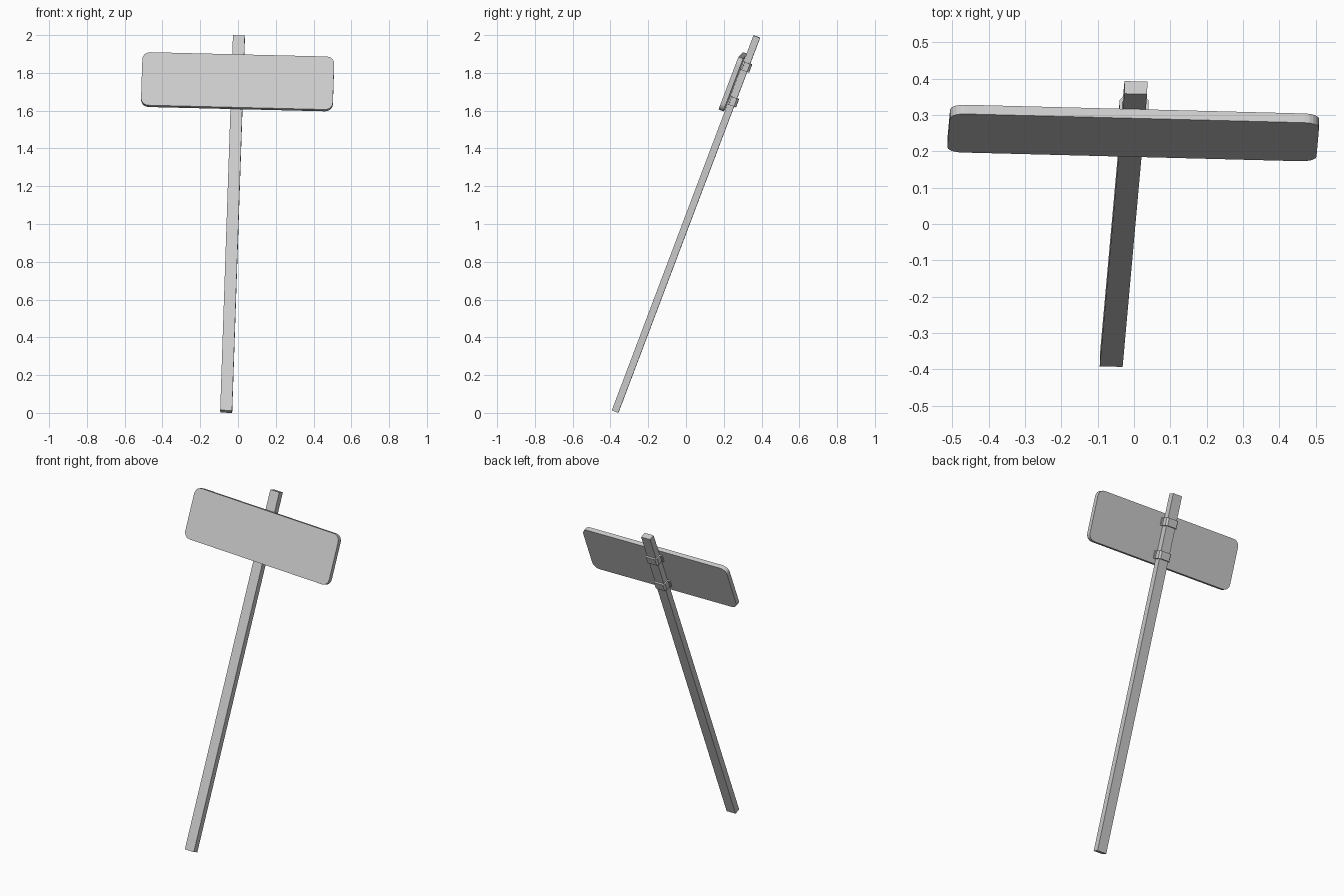
import bpy, bmesh
from mathutils import Matrix, Vector

if "Cube" in bpy.data.objects:
    bpy.data.objects.remove(bpy.data.objects["Cube"], do_unlink=True)

grey = bpy.data.materials.new("light_grey")
grey.use_nodes = True
colour = (0.6, 0.6, 0.6, 1)
grey.diffuse_color = colour
grey.node_tree.nodes["Principled BSDF"].inputs["Base Color"].default_value = colour

# Leaning frame: local z runs up the post, local y points to the back
up = Vector((0.0675, 0.75, 1.985)).normalized()
side = Vector((1, -0.026, -0.025))
side = (side - up * side.dot(up)).normalized()
back = up.cross(side)
frame = Matrix((side, back, up)).transposed().to_4x4()
frame.translation = (-0.0625, -0.375, 0.0073)

POST_W, POST_D, POST_L = 0.063, 0.037, 2.123
SIGN_W, SIGN_D, SIGN_H = 1.016, 0.027, 0.30
SIGN_Z = 1.855


def finish(name, bm, centre):
    bmesh.ops.recalc_face_normals(bm, faces=bm.faces)
    mesh = bpy.data.meshes.new(name)
    bm.to_mesh(mesh)
    bm.free()
    mesh.materials.append(grey)
    ob = bpy.data.objects.new(name, mesh)
    bpy.context.collection.objects.link(ob)
    ob.matrix_world = frame @ Matrix.Translation(centre)
    return ob


def box(name, size, centre, corner=0):
    bm = bmesh.new()
    bmesh.ops.create_cube(bm, size=1)
    bmesh.ops.scale(bm, vec=size, verts=bm.verts)
    if corner:
        # Round only the edges that run through the thickness
        edges = [e for e in bm.edges
                 if abs(e.verts[0].co.y - e.verts[1].co.y) > size[1] / 2]
        bmesh.ops.bevel(bm, geom=edges, offset=corner, segments=5,
                        profile=0.5, affect='EDGES')
    return finish(name, bm, centre)


def clamp(name, z, height=0.046):
    # Strap around the post with small flanges against the sign
    front = -POST_D / 2
    half = [(0.050, front), (0.050, front + 0.008), (0.040, front + 0.008),
            (0.040, 0.018), (0.031, 0.029)]
    outline = half + [(-x, y) for x, y in reversed(half)]
    bm = bmesh.new()
    face = bm.faces.new([bm.verts.new((x, y, -height / 2)) for x, y in outline])
    new = bmesh.ops.extrude_face_region(bm, geom=[face])["geom"]
    bmesh.ops.translate(bm, vec=(0, 0, height),
                        verts=[v for v in new if isinstance(v, bmesh.types.BMVert)])
    return finish(name, bm, (0, 0, z))


box("post", (POST_W, POST_D, POST_L), (0, 0, POST_L / 2))
box("sign_board", (SIGN_W, SIGN_D, SIGN_H),
    (0.002, -(POST_D + SIGN_D) / 2, SIGN_Z), corner=0.04)
clamp("upper_clamp", SIGN_Z + 0.098)
clamp("lower_clamp", SIGN_Z - 0.098)
